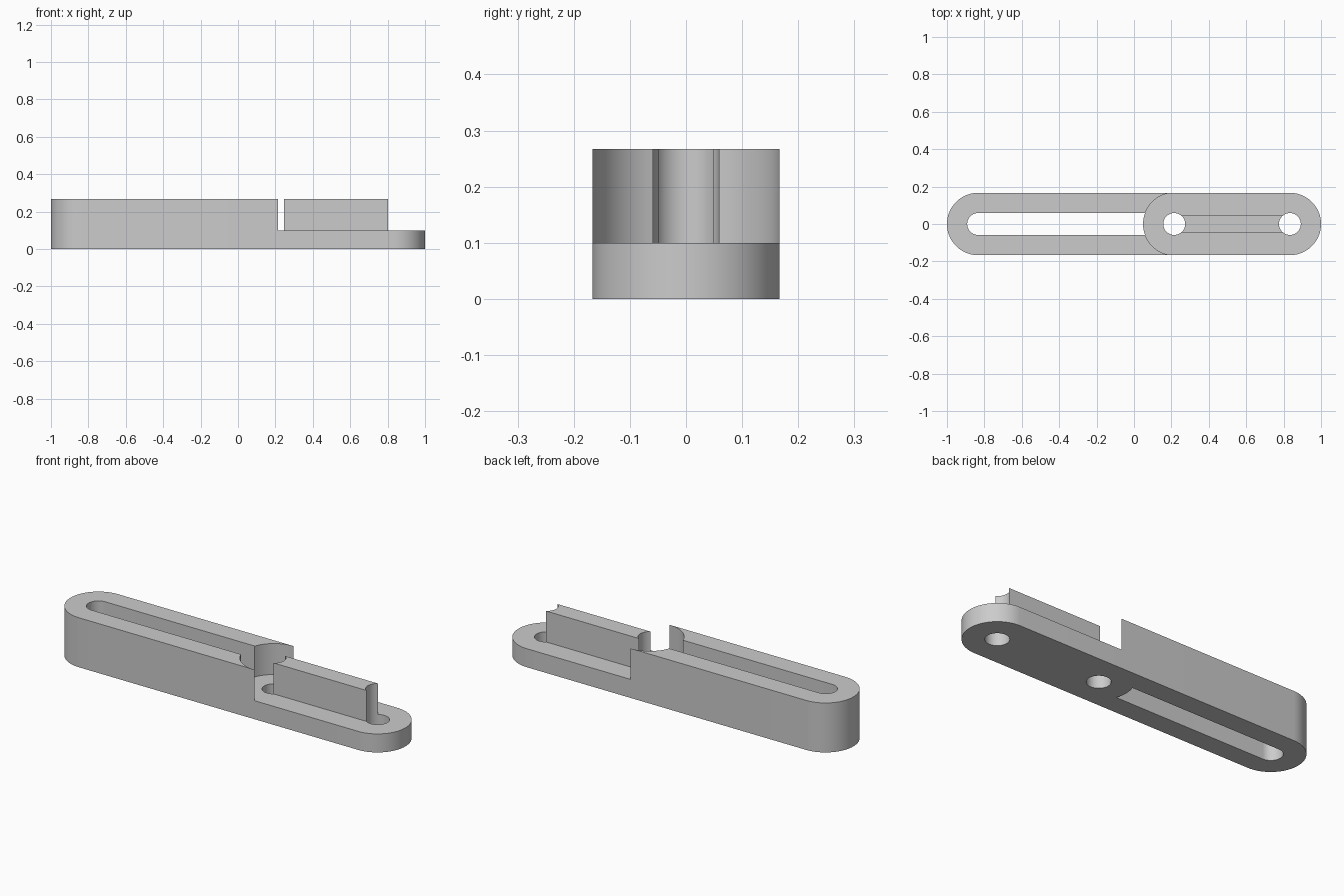
import bpy
import bmesh
from math import asin, cos, sin, degrees, radians
from mathutils import Vector
from mathutils.geometry import tessellate_polygon

if "Cube" in bpy.data.objects:
    bpy.data.objects.remove(bpy.data.objects["Cube"], do_unlink=True)

# Main dimensions
R = 1 / 6            # outer end radius
HOLE = 0.0585        # hole radius and half slot width
RAIL = 0.049         # half rail width
LEFT, MID, RIGHT = -1 + R, 0.215, 1 - R
LEDGE, TOP = 0.1, 0.267
SLOT_ANGLE = degrees(asin(HOLE / R))
RAIL_ANGLE = degrees(asin(RAIL / HOLE))


def arc(cx, radius, start, end):
    steps = max(2, round(abs(end - start) / 5))
    angles = [radians(start + (end - start) * i / steps) for i in range(steps + 1)]
    return [Vector((cx + radius * cos(t), radius * sin(t), 0)) for t in angles]


def loop(*pieces):
    """Join pieces into one closed outline without repeated points."""
    points = []
    for p in (p for piece in pieces for p in piece):
        if not points or (p - points[-1]).length > 1e-5:
            points.append(p)
    if (points[0] - points[-1]).length < 1e-5:
        points.pop()
    return points


def at_height(p, z):
    return bm.verts.new((p.x, p.y, z))


def wall(outline, z0, z1, inward=False):
    pts = outline[::-1] if inward else outline
    low = [at_height(p, z0) for p in pts]
    high = [at_height(p, z1) for p in pts]
    for i in range(len(pts)):
        j = (i + 1) % len(pts)
        bm.faces.new((low[i], low[j], high[j], high[i]))


def cap(outlines, z, facing):
    verts = [at_height(p, z) for o in outlines for p in o]
    for tri in tessellate_polygon(outlines):
        face = bm.faces.new([verts[i] for i in tri])
        face.normal_update()
        if face.normal.z * facing < 0:
            face.normal_flip()


# Outlines, all counterclockwise
left_end = arc(LEFT, R, 90, 270)
right_end = arc(RIGHT, R, -90, 90)
notch_back = arc(MID, R, 90, 180 - SLOT_ANGLE)
notch_mid = arc(MID, R, 180 - SLOT_ANGLE, 180 + SLOT_ANGLE)
notch_front = arc(MID, R, 180 + SLOT_ANGLE, 270)
slot_end = arc(LEFT, HOLE, 90, 270)
hole_a_out = arc(MID, HOLE, RAIL_ANGLE, 360 - RAIL_ANGLE)
hole_a_in = arc(MID, HOLE, -RAIL_ANGLE, RAIL_ANGLE)
hole_b_out = arc(RIGHT, HOLE, 180 + RAIL_ANGLE, 540 - RAIL_ANGLE)
hole_b_in = arc(RIGHT, HOLE, 180 - RAIL_ANGLE, 180 + RAIL_ANGLE)

base = loop(left_end, notch_front[-1:], right_end, notch_back[:1])
slot = loop(slot_end, notch_mid[::-1])
hole_a = loop(hole_a_out, hole_a_in)
hole_b = loop(hole_b_out, hole_b_in)
raised = loop(left_end, notch_front[::-1], slot_end[::-1], notch_back[::-1])
ledge = loop(notch_back, notch_mid, notch_front, right_end)
rail = loop(hole_b_in[::-1], hole_a_in[::-1])
rail_and_holes = loop(hole_a_out, hole_b_out)

bm = bmesh.new()
# Low base with slot and two through holes
cap([base, slot, hole_a, hole_b], 0, -1)
wall(base, 0, LEDGE)
for opening in (slot, hole_a, hole_b):
    wall(opening, 0, LEDGE, inward=True)
cap([ledge, rail_and_holes], LEDGE, 1)
# Raised slotted arm and raised rail
for part in (raised, rail):
    wall(part, LEDGE, TOP)
    cap([part], TOP, 1)
bmesh.ops.remove_doubles(bm, verts=bm.verts[:], dist=1e-5)

mesh = bpy.data.meshes.new("slotted_link")
bm.to_mesh(mesh)
bm.free()
link = bpy.data.objects.new("slotted_link", mesh)
bpy.context.collection.objects.link(link)

# Plain grey finish
grey = bpy.data.materials.new("light_grey")
grey.use_nodes = True
color = (0.6, 0.6, 0.6, 1)
grey.diffuse_color = color
grey.node_tree.nodes["Principled BSDF"].inputs["Base Color"].default_value = color
mesh.materials.append(grey)

bpy.ops.object.select_all(action="DESELECT")
link.select_set(True)
bpy.context.view_layer.objects.active = link
bpy.ops.object.shade_smooth_by_angle(angle=radians(30))
